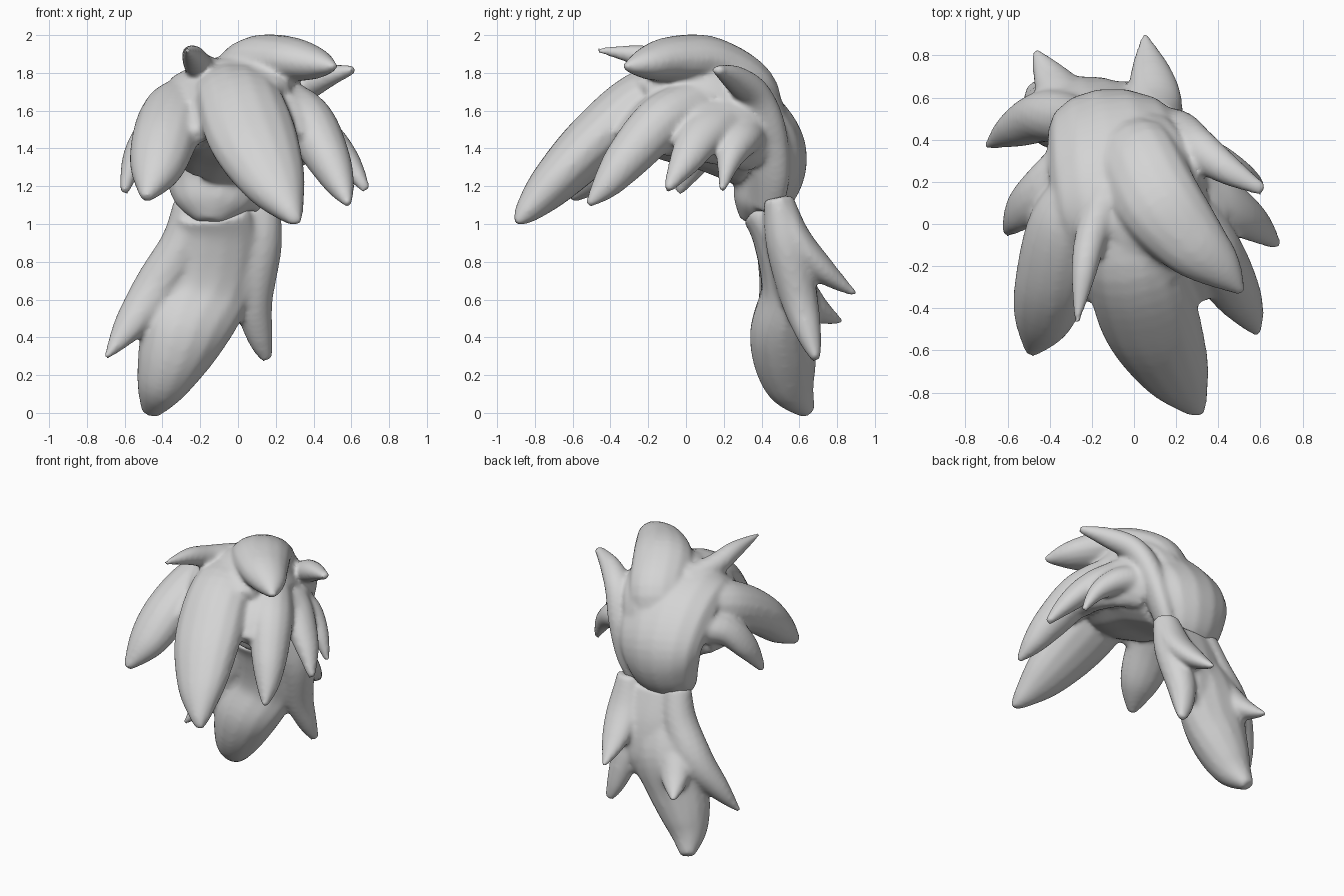
import bpy, bmesh, math
from mathutils import Vector

grey = bpy.data.materials.new("hair_grey")
grey.diffuse_color = (0.66, 0.66, 0.66, 1)
SIDES, STEPS = 14, 6


def spline(p, i, t):
    """Catmull-Rom point between control points i and i + 1."""
    a, b, c, d = (p[max(0, min(len(p) - 1, k))] for k in (i - 1, i, i + 1, i + 2))
    return [0.5 * (2 * q + (r - o) * t + (2 * o - 5 * q + 4 * r - s) * t * t
                   + (3 * q - o - 3 * r + s) * t ** 3) for o, q, r, s in zip(a, b, c, d)]


def lock(bm, side, *pts):
    """Sweep an ellipse along a path; each point is x, y, z, half width, half thickness."""
    rows = [spline(pts, i, k / STEPS) for i in range(len(pts) - 1) for k in range(STEPS)]
    rows.append(list(pts[-1]))
    pos = [Vector(r[:3]) for r in rows]
    rings = []
    for i, r in enumerate(rows):
        tan = (pos[min(i + 1, len(pos) - 1)] - pos[max(i - 1, 0)]).normalized()
        u = Vector(side)
        u = (u - tan * u.dot(tan)).normalized()
        v = tan.cross(u)
        w, h = max(r[3], 0.016), max(r[4], 0.016)
        rings.append([bm.verts.new(pos[i] + u * w * math.cos(a) + v * h * math.sin(a))
                      for a in (2 * math.pi * k / SIDES for k in range(SIDES))])
    for a, b in zip(rings, rings[1:]):
        for k in range(SIDES):
            n = (k + 1) % SIDES
            bm.faces.new((a[k], a[n], b[n], b[k]))
    bm.faces.new(rings[0][::-1])
    bm.faces.new(rings[-1])


def finish(bm, name):
    """Fuse the overlapping locks into one soft skin."""
    bmesh.ops.recalc_face_normals(bm, faces=bm.faces)
    me = bpy.data.meshes.new(name)
    bm.to_mesh(me)
    bm.free()
    me.materials.append(grey)
    ob = bpy.data.objects.new(name, me)
    bpy.context.collection.objects.link(ob)
    rm = ob.modifiers.new("fuse", 'REMESH')
    rm.mode = 'VOXEL'
    rm.voxel_size = 0.015
    rm.use_smooth_shade = True
    sm = ob.modifiers.new("soften", 'SMOOTH')
    sm.factor = 0.5
    sm.iterations = 12


X, Y = (1, 0, 0), (0, 1, 0)

# Head of hair
bm = bmesh.new()
# cap from the fringe over the crown to the nape
lock(bm, X, (0, -.22, 1.64, .26, .1), (-.01, .04, 1.71, .36, .16), (-.04, .26, 1.62, .37, .19),
     (-.09, .43, 1.42, .33, .2), (-.12, .43, 1.24, .27, .19), (-.14, .37, 1.1, .2, .13),
     (-.15, .33, 1.01, .07, .05))
# crown fill under the ridge, and sloping underside
lock(bm, (.9, .4, 0), (-.05, .4, 1.5, .24, .14), (-.01, .29, 1.68, .28, .15), (.05, .08, 1.77, .28, .13),
     (.12, -.12, 1.75, .2, .1), (.18, -.25, 1.7, .1, .06))
lock(bm, X, (-.01, -.3, 1.53, .2, .1), (-.01, -.12, 1.48, .3, .14), (-.03, .1, 1.42, .33, .14),
     (-.07, .3, 1.33, .28, .13))
# crown ridge sweeping to the right
lock(bm, (.8, .5, 0), (-.06, .36, 1.4, .12, .08), (0, .345, 1.685, .19, .14),
     (.1, .13, 1.85, .21, .14), (.26, -.07, 1.87, .175, .125),
     (.41, -.21, 1.85, .11, .085), (.515, -.325, 1.83, .02, .02))
# large front fringe lock
lock(bm, X, (-.03, .1, 1.72, .22, .14), (0, -.2, 1.67, .23, .16), (.08, -.47, 1.45, .24, .16),
     (.19, -.7, 1.22, .175, .125), (.275, -.84, 1.07, .08, .07), (.315, -.9, 1.005, .025, .02))
# left fringe lock
lock(bm, (1, 0, .25), (-.22, .2, 1.66, .13, .12), (-.32, 0, 1.6, .18, .16), (-.385, -.26, 1.46, .18, .15),
     (-.435, -.46, 1.28, .14, .115), (-.49, -.61, 1.135, .03, .03))
# right fringe lock
lock(bm, (.7, .5, -.2), (.2, .1, 1.66, .14, .13), (.36, -.12, 1.55, .15, .14), (.47, -.3, 1.36, .125, .12),
     (.54, -.42, 1.21, .08, .08), (.585, -.52, 1.1, .02, .02))
# webs filling the gaps beside the front lock and along the sides
lock(bm, X, (-.2, .05, 1.66, .15, .12), (-.21, -.17, 1.57, .13, .1), (-.23, -.35, 1.46, .06, .05))
lock(bm, X, (.2, .05, 1.66, .15, .13), (.27, -.17, 1.57, .12, .11), (.32, -.34, 1.44, .06, .06))
lock(bm, X, (.34, -.16, 1.48, .08, .11), (.37, .05, 1.48, .11, .15), (.3, .27, 1.47, .1, .18),
     (.2, .4, 1.4, .08, .15))
lock(bm, X, (-.38, -.14, 1.47, .08, .1), (-.38, .06, 1.48, .1, .14), (-.32, .25, 1.45, .08, .15))
# thin tuft on the crown
lock(bm, X, (-.12, .15, 1.77, .1, .1), (-.2, -.05, 1.83, .08, .08), (-.24, -.24, 1.89, .06, .06),
     (-.27, -.47, 1.92, .014, .014))
# upturned right tuft rising from the nape
lock(bm, (.5, .8, 0), (.05, .43, 1.08, .09, .06), (.13, .44, 1.27, .12, .08), (.21, .42, 1.5, .12, .09),
     (.3, .36, 1.68, .1, .085), (.44, .26, 1.77, .075, .07), (.615, .16, 1.82, .03, .025))
# lower right side locks
lock(bm, Y, (.2, .25, 1.57, .15, .13), (.42, .1, 1.49, .13, .1), (.57, 0, 1.34, .09, .075),
     (.68, -.1, 1.18, .025, .025))
lock(bm, Y, (.16, .33, 1.48, .13, .12), (.36, .28, 1.45, .12, .1), (.51, .23, 1.34, .07, .065),
     (.605, .19, 1.175, .02, .02))
# left side lock
lock(bm, Y, (-.22, .3, 1.52, .17, .13), (-.42, .16, 1.5, .13, .1), (-.54, .06, 1.36, .1, .07),
     (-.605, -.04, 1.165, .025, .025))
finish(bm, "head_hair")

# Tail of hair hanging behind
bm = bmesh.new()
# main tail
lock(bm, X, (-.14, .38, 1.06, .19, .09), (-.13, .46, .93, .24, .11), (-.19, .545, .66, .26, .15),
     (-.3, .515, .4, .225, .18), (-.4, .55, .16, .145, .14), (-.465, .65, 0, .05, .04))
# broad web joining the strands
lock(bm, X, (-.06, .47, 1.09, .24, .08), (-.06, .53, .85, .24, .115), (-.05, .57, .62, .16, .11),
     (-.04, .57, .48, .06, .06))
# right strand
lock(bm, X, (.13, .48, 1.14, .09, .07), (.12, .53, .9, .115, .11), (.085, .6, .6, .1, .1),
     (.115, .655, .4, .07, .065), (.155, .69, .28, .03, .025))
# backward right spike
lock(bm, X, (.12, .5, 1.13, .08, .07), (.11, .58, .93, .12, .08), (.08, .72, .76, .1, .07),
     (.05, .9, .625, .015, .015))
# left strand
lock(bm, (1, 0, .6), (-.24, .45, 1.12, .1, .09), (-.29, .49, .9, .12, .12), (-.425, .51, .665, .13, .125),
     (-.575, .445, .46, .09, .08), (-.7, .37, .29, .015, .015))
# backward left spike
lock(bm, X, (-.28, .54, .74, .12, .1), (-.38, .67, .565, .1, .08), (-.47, .825, .48, .016, .016))
finish(bm, "hair_tail")
